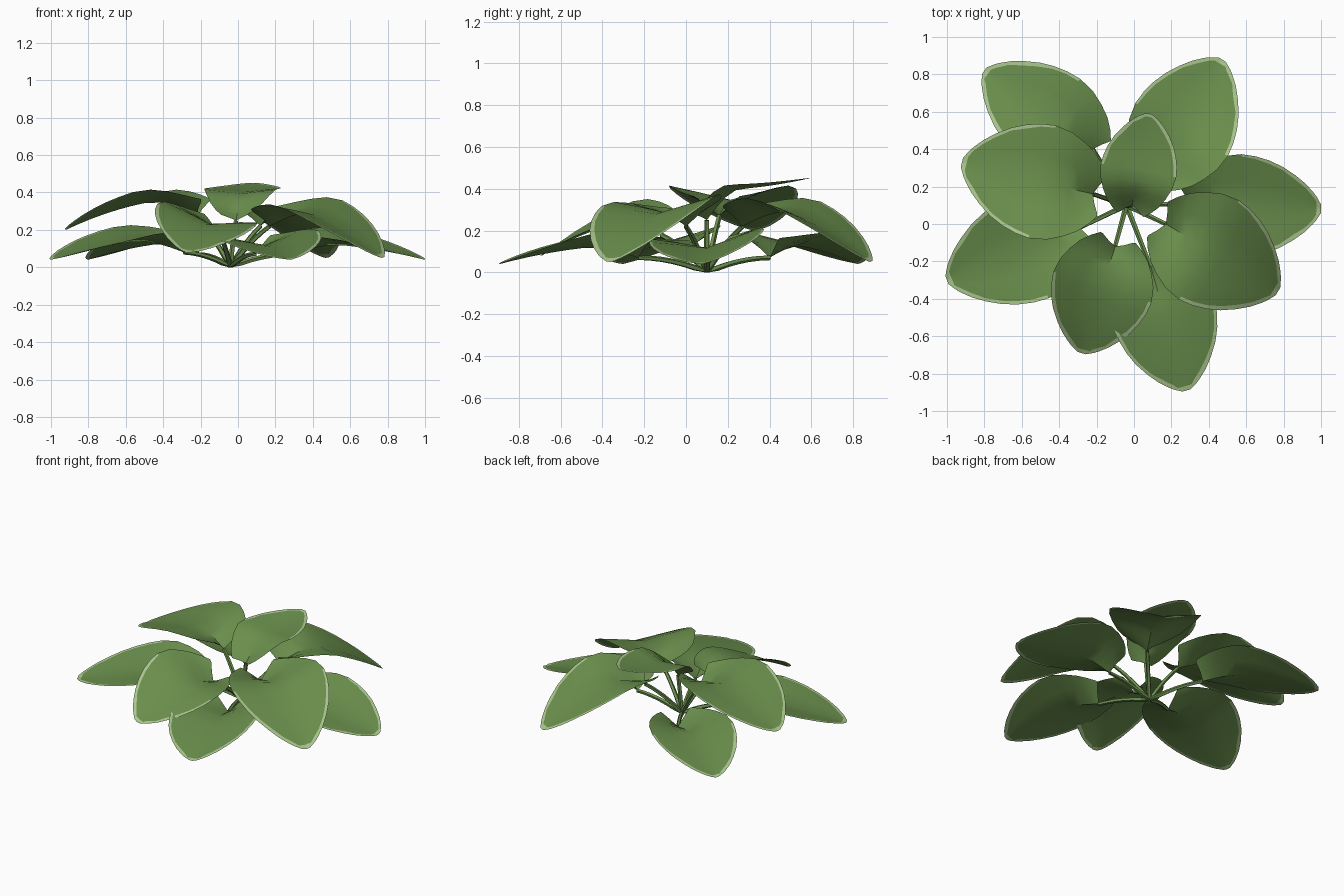
import bpy, math, random
from mathutils import Vector

if "Cube" in bpy.data.objects:
    bpy.data.objects.remove(bpy.data.objects["Cube"])

random.seed(4)


def mat(name, col):
    m = bpy.data.materials.new(name)
    m.diffuse_color = (*col, 1)
    m.use_nodes = True
    m.node_tree.nodes["Principled BSDF"].inputs["Base Color"].default_value = m.diffuse_color
    return m


GREEN = mat("leaf green", (0.145, 0.275, 0.074))
PALE = mat("pale margin", (0.40, 0.56, 0.27))
STEM = mat("stem green", (0.145, 0.275, 0.074))

ROOT = Vector((-0.04, 0.10, 0.0))

# half width of the blade along its length (0 = stalk end, 1 = tip)
OUTLINE = [(0, .36), (.04, .52), (.1, .69), (.18, .83), (.28, .95), (.4, 1), (.5, .97),
           (.6, .90), (.7, .79), (.8, .63), (.88, .47), (.94, .31), (.965, .23), (1, .08)]


def smooth(t):
    return t * t * (3 - 2 * t)


def mid_height(u, zb, zm, zt):
    # rises quickly from the stalk, then arches to the tip
    if u < 0.35:
        return zb + (zm - zb) * math.sin(u / 0.35 * math.pi / 2)
    t = (u - 0.35) / 0.65
    return zm + (zt - zm) * (0.55 * t + 0.45 * t * t)


def make_obj(name, verts, faces, mats):
    me = bpy.data.meshes.new(name)
    me.from_pydata(verts, [], faces)
    for m in mats:
        me.materials.append(m)
    ob = bpy.data.objects.new(name, me)
    bpy.context.collection.objects.link(ob)
    bpy.ops.object.select_all(action='DESELECT')
    ob.select_set(True)
    bpy.context.view_layer.objects.active = ob
    bpy.ops.object.shade_smooth_by_angle(angle=math.radians(35))
    return ob


def leaf(name, base, tip, width, zs, lift, roll):
    b, t = Vector(base), Vector(tip)
    axis = t - b
    d = axis.normalized()
    side = Vector((-d.y, d.x))
    verts, faces, pale = [], [], []
    for u, w in OUTLINE:
        w *= width
        cols = []
        for s in (-1, 1):
            band = random.uniform(0.8, 1.3) * (0.012 + 0.018 * u * u)   # ragged margin
            inner = max(0.4, 1 - band / w)
            cols.append([s, s * inner, s * inner * 0.5])
        vs = cols[0] + [0] + cols[1][::-1]
        z0 = mid_height(u, *zs)
        for v in vs:
            fold = lift * (1.05 - u) * abs(v) ** 0.9          # open fold along the midrib
            back = -0.05 * smooth(abs(v)) * (1 - u) ** 3       # slight rounded lobes
            p = b + axis * u + side * (v * w) + d * back
            z = z0 + fold + roll * v * w / width
            verts.append((p.x, p.y, max(z, 0.01)))
    n = 7
    for i in range(len(OUTLINE) - 1):
        for j in range(n - 1):
            a = i * n + j
            faces.append((a, a + n, a + n + 1, a + 1)[::-1])
            rim = j in (0, n - 2) and OUTLINE[i][0] >= 0.39
            pale.append(rim or OUTLINE[i][0] >= 0.96)
    ob = make_obj(name, verts, faces, [GREEN, PALE])
    for f, p in zip(ob.data.polygons, pale):
        f.material_index = int(p)


def stalk(name, base, z, r=0.015, sides=5, steps=7):
    end = Vector((base[0], base[1], z))
    ctrl = ROOT.lerp(end, 0.5) + Vector((0, 0, 0.035))
    verts, faces = [], []
    for i in range(steps):
        t = i / (steps - 1)
        p = ROOT * (1 - t) ** 2 + ctrl * 2 * t * (1 - t) + end * t * t
        tan = ((ctrl - ROOT) * (1 - t) + (end - ctrl) * t).normalized()
        x = tan.cross(Vector((0.1, 0.2, 1))).normalized()
        y = tan.cross(x)
        for k in range(sides):
            a = 2 * math.pi * k / sides
            q = p + (x * math.cos(a) + y * math.sin(a)) * r * (1 - 0.2 * t)
            verts.append((q.x, q.y, max(q.z, 0)))
    for i in range(steps - 1):
        for k in range(sides):
            a, c = i * sides + k, i * sides + (k + 1) % sides
            faces.append((a, c, c + sides, a + sides))
    make_obj(name, verts, faces, [STEM])


# name, stalk end, tip, half width, (stalk, middle, tip) heights, fold, roll
LEAVES = [
    ("low_leaf_back_left", (-0.22, 0.40), (-0.80, 0.82), 0.265, (0.07, 0.125, 0.04), 0.09, 0.0),
    ("low_leaf_left", (-0.29, -0.02), (-1.0, -0.30), 0.29, (0.08, 0.14, 0.04), 0.09, -0.02),
    ("low_leaf_front", (0.09, -0.23), (0.28, -0.89), 0.28, (0.07, 0.12, 0.04), 0.09, 0.02),
    ("low_leaf_right", (0.29, 0.11), (1.0, 0.08), 0.275, (0.07, 0.12, 0.04), 0.09, 0.03),
    ("mid_leaf_left", (-0.22, 0.16), (-0.92, 0.33), 0.31, (0.27, 0.35, 0.20), 0.09, 0.0),
    ("mid_leaf_front", (-0.10, -0.12), (-0.28, -0.69), 0.275, (0.18, 0.235, 0.08), 0.08, -0.06),
    ("mid_leaf_right", (0.17, 0.0), (0.77, -0.36), 0.31, (0.22, 0.29, 0.05), 0.09, 0.02),
    ("mid_leaf_back", (0.12, 0.27), (0.47, 0.88), 0.285, (0.22, 0.29, 0.05), 0.09, 0.0),
    ("top_leaf", (-0.01, 0.10), (0.08, 0.59), 0.205, (0.25, 0.40, 0.45), 0.03, 0.0),
]

for name, base, tip, width, zs, lift, roll in LEAVES:
    leaf(name, base, tip, width, zs, lift, roll)
    stalk(name.replace("leaf", "stalk"), base, zs[0])
